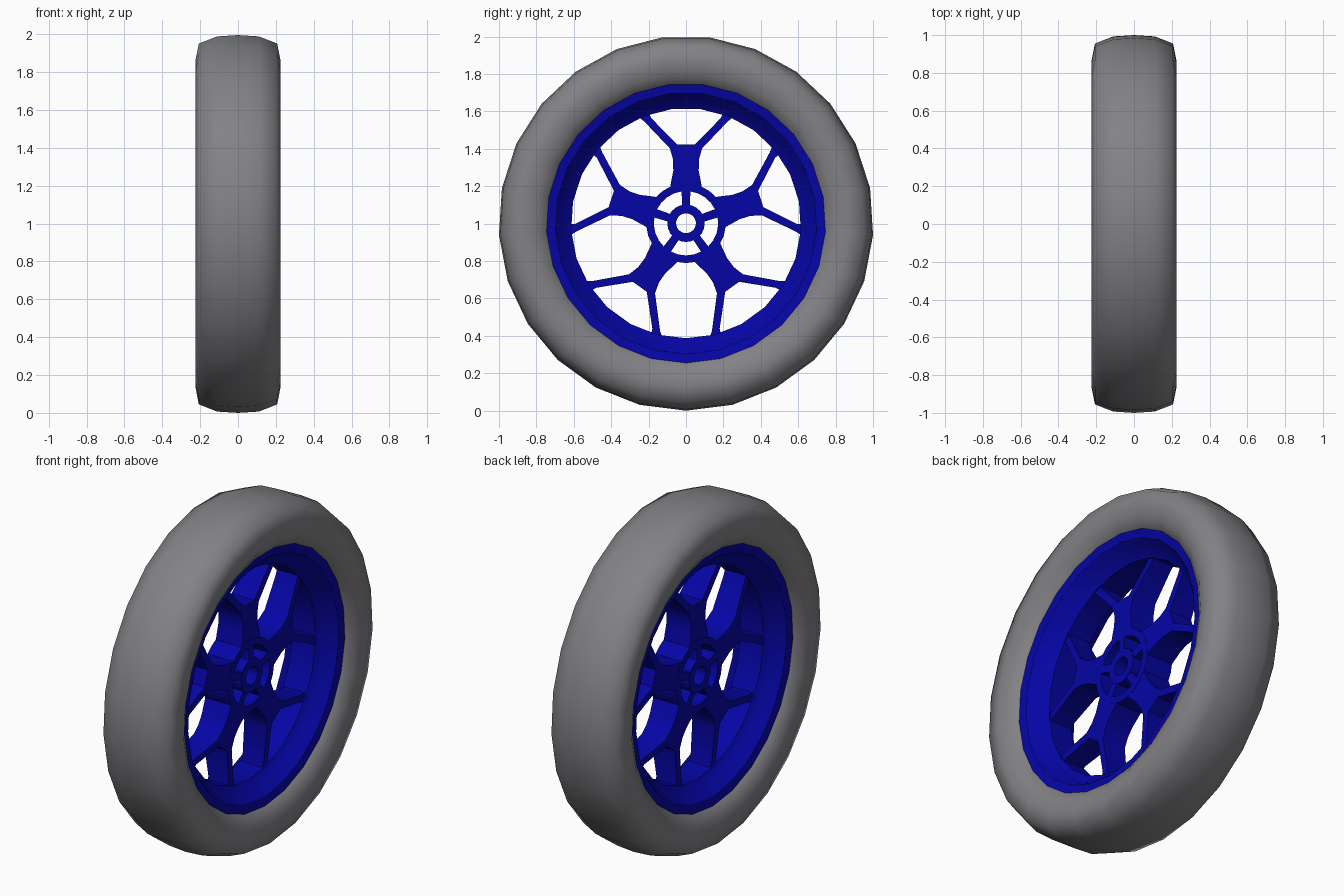
import bpy, bmesh, math

if "Cube" in bpy.data.objects:
    bpy.data.objects.remove(bpy.data.objects["Cube"])

CENTRE_Z = 1.002
SIDES = 25          # facets around the wheel
SPOKES = 5


def colour(name, rgb):
    mat = bpy.data.materials.new(name)
    mat.diffuse_color = (*rgb, 1)
    mat.use_nodes = True
    mat.node_tree.nodes["Principled BSDF"].inputs["Base Color"].default_value = mat.diffuse_color
    return mat


blue = colour("blue_paint", (0.0015, 0.0015, 0.38))
rubber = colour("dark_rubber", (0.225, 0.225, 0.24))


def finish(name, bm, mat, angle):
    bmesh.ops.recalc_face_normals(bm, faces=bm.faces)
    me = bpy.data.meshes.new(name)
    bm.to_mesh(me)
    bm.free()
    me.materials.append(mat)
    ob = bpy.data.objects.new(name, me)
    ob.location.z = CENTRE_Z
    bpy.context.collection.objects.link(ob)
    bpy.ops.object.select_all(action='DESELECT')
    ob.select_set(True)
    bpy.context.view_layer.objects.active = ob
    bpy.ops.object.shade_smooth_by_angle(angle=math.radians(angle))
    return ob


def mirrored(half):
    """Complete a closed (x, radius) profile from its +x half, outside to inside."""
    return half + [(-x, r) for x, r in reversed(half) if x > 0]


def ring(name, profile, mat, angle=40):
    """Revolve a closed (x, radius) profile about the x axis, one vertex at the bottom."""
    bm = bmesh.new()
    loops = []
    for i in range(SIDES):
        a = -math.pi / 2 + 2 * math.pi * i / SIDES
        loops.append([bm.verts.new((x, r * math.cos(a), r * math.sin(a))) for x, r in profile])
    n = len(profile)
    for i in range(SIDES):
        p, q = loops[i], loops[(i + 1) % SIDES]
        for j in range(n):
            k = (j + 1) % n
            bm.faces.new((p[j], p[k], q[k], q[j]))
    return finish(name, bm, mat, angle)


def radial_plates(name, outline, depth, taper, mat):
    """Thicken an (along, across) outline along x, thinning outward, and repeat it round the hub."""
    bm = bmesh.new()
    n = len(outline)
    for s in range(SPOKES):
        a = math.pi / 2 + 2 * math.pi * s / SPOKES
        c, d = math.cos(a), math.sin(a)
        back, front = [[bm.verts.new((side * (depth - taper * u), u * c - v * d, u * d + v * c))
                        for u, v in outline] for side in (-1, 1)]
        bm.faces.new(back[::-1])
        bm.faces.new(front)
        for i in range(n):
            j = (i + 1) % n
            bm.faces.new((back[i], back[j], front[j], front[i]))
    return finish(name, bm, mat, 30)


# Tyre: rounded tread and sidewalls, closed against the rim
ring("tyre", mirrored([(0, 1.002), (0.11, 0.995), (0.207, 0.957), (0.224, 0.87),
                       (0.208, 0.80), (0.172, 0.745), (0.15, 0.735)]), rubber, 80)

# Rim: flat lip, sloping barrel, and an inner band holding the spokes
ring("rim", mirrored([(0.15, 0.75), (0.174, 0.75), (0.165, 0.70), (0.155, 0.69),
                      (0.10, 0.655), (0.075, 0.615)]), blue, 30)

# Forked spokes, flaring slightly where they meet the rim
half = [(0.19, 0.085), (0.23, 0.078), (0.28, 0.068), (0.34, 0.069), (0.40, 0.086),
        (0.545, 0.224), (0.582, 0.272), (0.622, 0.222), (0.590, 0.198), (0.562, 0.186),
        (0.42, 0.046)]
outline = half + [(u, -v) for u, v in reversed(half)]
radial_plates("forked_spokes", outline, 0.095, 0.05, blue)

# Hub: outer ring, centre bearing ring, and short struts between them
for name, outer, inner, depth in (("hub_outer_ring", 0.213, 0.172, 0.086),
                                  ("hub_bearing_ring", 0.10, 0.053, 0.09)):
    ring(name, [(depth, outer), (depth, inner), (-depth, inner), (-depth, outer)], blue)
radial_plates("hub_struts", [(0.09, 0.021), (0.09, -0.021), (0.185, -0.024), (0.185, 0.024)],
              0.086, 0.0, blue)
